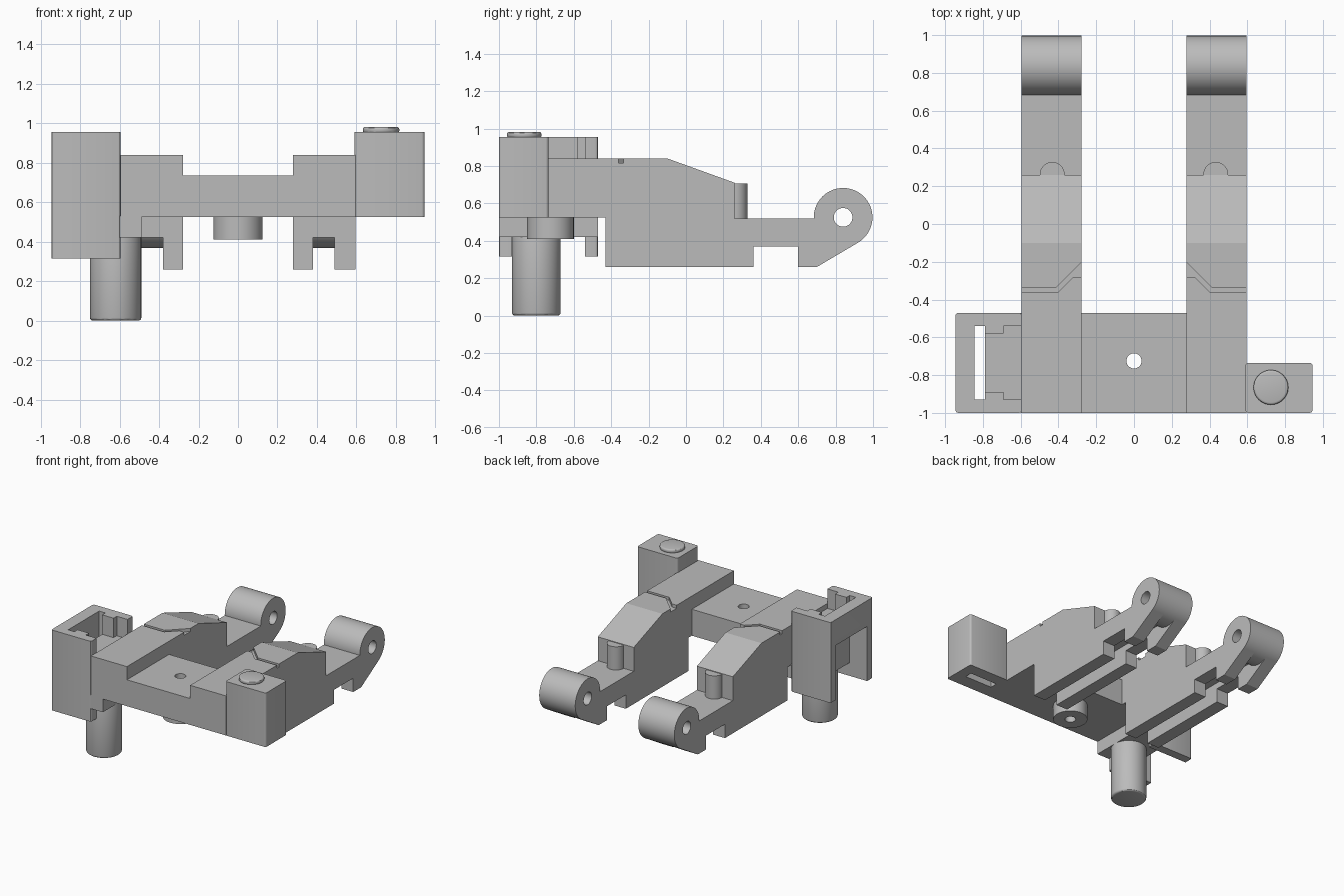
import bpy, bmesh, math
from mathutils import Vector

cube = bpy.data.objects.get("Cube")
if cube:
    bpy.data.objects.remove(cube, do_unlink=True)

grey = bpy.data.materials.new("plain grey")
grey.use_nodes = True
grey.diffuse_color = (0.5, 0.5, 0.5, 1)
grey.node_tree.nodes["Principled BSDF"].inputs["Base Color"].default_value = (0.5, 0.5, 0.5, 1)


def prism(name, points, lo, hi, axis="z", rounding=0.0):
    """Extrude a 2D outline along an axis; outlines are (x, y) for z and (y, z) for x."""
    place = (lambda p, t: (p[0], p[1], t)) if axis == "z" else (lambda p, t: (t, p[0], p[1]))
    bm = bmesh.new()
    base = bm.faces.new([bm.verts.new(place(p, lo)) for p in points])
    ext = bmesh.ops.extrude_face_region(bm, geom=[base])
    new = [v for v in ext["geom"] if isinstance(v, bmesh.types.BMVert)]
    shift = Vector((0, 0, hi - lo) if axis == "z" else (hi - lo, 0, 0))
    bmesh.ops.translate(bm, verts=new, vec=shift)
    if rounding:
        along = [e for e in bm.edges
                 if abs((e.verts[0].co - e.verts[1].co).normalized().dot(shift.normalized())) > 0.99]
        bmesh.ops.bevel(bm, geom=along, offset=rounding, segments=3, profile=0.5, affect="EDGES")
    bmesh.ops.recalc_face_normals(bm, faces=bm.faces)
    mesh = bpy.data.meshes.new(name)
    bm.to_mesh(mesh)
    bm.free()
    mesh.materials.append(grey)
    ob = bpy.data.objects.new(name, mesh)
    bpy.context.collection.objects.link(ob)
    return ob


def box(name, x, y, z, rounding=0.0):
    return prism(name, [(x[0], y[0]), (x[1], y[0]), (x[1], y[1]), (x[0], y[1])], *z, rounding=rounding)


def cylinder(name, center, radius, lo, hi, axis="z", sides=48):
    turn = [2 * math.pi * i / sides for i in range(sides)]
    ring = [(center[0] + radius * math.cos(a), center[1] + radius * math.sin(a)) for a in turn]
    return prism(name, ring, lo, hi, axis)


def apply_modifier(ob, mod):
    bpy.ops.object.select_all(action="DESELECT")
    bpy.context.view_layer.objects.active = ob
    ob.select_set(True)
    bpy.ops.object.modifier_apply(modifier=mod.name)


def cut(ob, *cutters):
    for tool in cutters:
        mod = ob.modifiers.new("cut", "BOOLEAN")
        mod.operation, mod.solver, mod.object = "DIFFERENCE", "EXACT", tool
        apply_modifier(ob, mod)
        bpy.data.objects.remove(tool, do_unlink=True)
    return ob


def smooth(ob):
    bpy.ops.object.select_all(action="DESELECT")
    bpy.context.view_layer.objects.active = ob
    ob.select_set(True)
    bpy.ops.object.shade_smooth_by_angle(angle=math.radians(30))


def soften_rim(ob, width):
    mod = ob.modifiers.new("rim", "BEVEL")
    mod.width, mod.segments, mod.limit_method = width, 3, "ANGLE"
    mod.angle_limit = math.radians(40)
    apply_modifier(ob, mod)


# Cross bar with its pierced boss underneath
pivot = (0, -0.725)
bar = box("cross_bar", (-0.29, 0.29), (-1, -0.47), (0.525, 0.735))
boss = cylinder("boss", pivot, 0.125, 0.41, 0.525)
for part in (bar, boss):
    cut(part, cylinder("bore", pivot, 0.04, 0, 1))

# Two arms: side profile, underside channel, top groove, hinge barrel, rounded rib
arm_profile = [(-1, 0.525), (-0.43, 0.525), (-0.43, 0.26), (0.36, 0.26), (0.36, 0.37),
               (0.6, 0.37), (0.6, 0.26), (0.7, 0.26), (0.922, 0.391), (0.84, 0.45),
               (0.69, 0.52), (0.26, 0.52), (0.26, 0.71), (-0.1, 0.84), (-1, 0.84)]
groove = [(0.2, -0.2), (0.275, -0.2), (0.41, -0.335), (0.7, -0.335),
          (0.7, -0.36), (0.4, -0.36), (0.32, -0.28), (0.2, -0.28)]
for side, label in ((1, "left"), (-1, "right")):
    inner, outer = sorted((0.278 * side, 0.595 * side))
    arm = prism(label + "_arm", arm_profile, inner, outer, "x")
    channel = sorted((0.38 * side, 0.49 * side))
    cut(arm, box("channel", channel, (-0.6, 1.1), (0.1, 0.42)),
        prism("groove", [(x * side, y) for x, y in groove], 0.815, 0.9))
    hinge = cylinder(label + "_hinge_barrel", (0.84, 0.525), 0.157, inner, outer, "x", 64)
    cut(hinge, cylinder("pin_hole", (0.84, 0.525), 0.05, inner - 0.1, outer + 0.1, "x"))
    rib = cylinder(label + "_arm_rib", (0.433 * side, 0.262), 0.066, 0.52, 0.705)
    for part in (hinge, rib):
        smooth(part)

# Left block with its button and underside slit
block = box("left_block", (0.59, 0.945), (-1, -0.735), (0.525, 0.955), 0.015)
cut(block, box("slit", (0.62, 0.86), (-0.89, -0.83), (0.4, 0.65)))
button = cylinder("button", (0.725, -0.865), 0.092, 0.95, 0.982)
soften_rim(button, 0.012)

# Right housing: hollow below, open window on the outside, stepped pocket on top
housing = box("right_housing", (-0.945, -0.595), (-1, -0.47), (0.315, 0.955), 0.015)
cut(housing,
    box("through_slot", (-0.845, -0.79), (-0.93, -0.54), (0.2, 1.1)),
    box("pocket_neck", (-0.8, -0.68), (-0.89, -0.58), (0.8, 1.1)),
    box("pocket_mouth", (-0.69, -0.5), (-0.93, -0.54), (0.8, 1.1)),
    box("lower_hollow", (-0.8, -0.5), (-0.93, -0.54), (0.2, 0.42)),
    box("window", (-1.1, -0.84), (-0.93, -0.54), (0.2, 0.75)))
ledge = box("right_ledge", (-0.6, -0.49), (-1, -0.47), (0.42, 0.53))

# Round post below the housing
post = cylinder("post", (-0.62, -0.8), 0.13, 0, 0.45)
soften_rim(post, 0.015)

for part in (bar, boss, block, button, housing, post):
    smooth(part)
